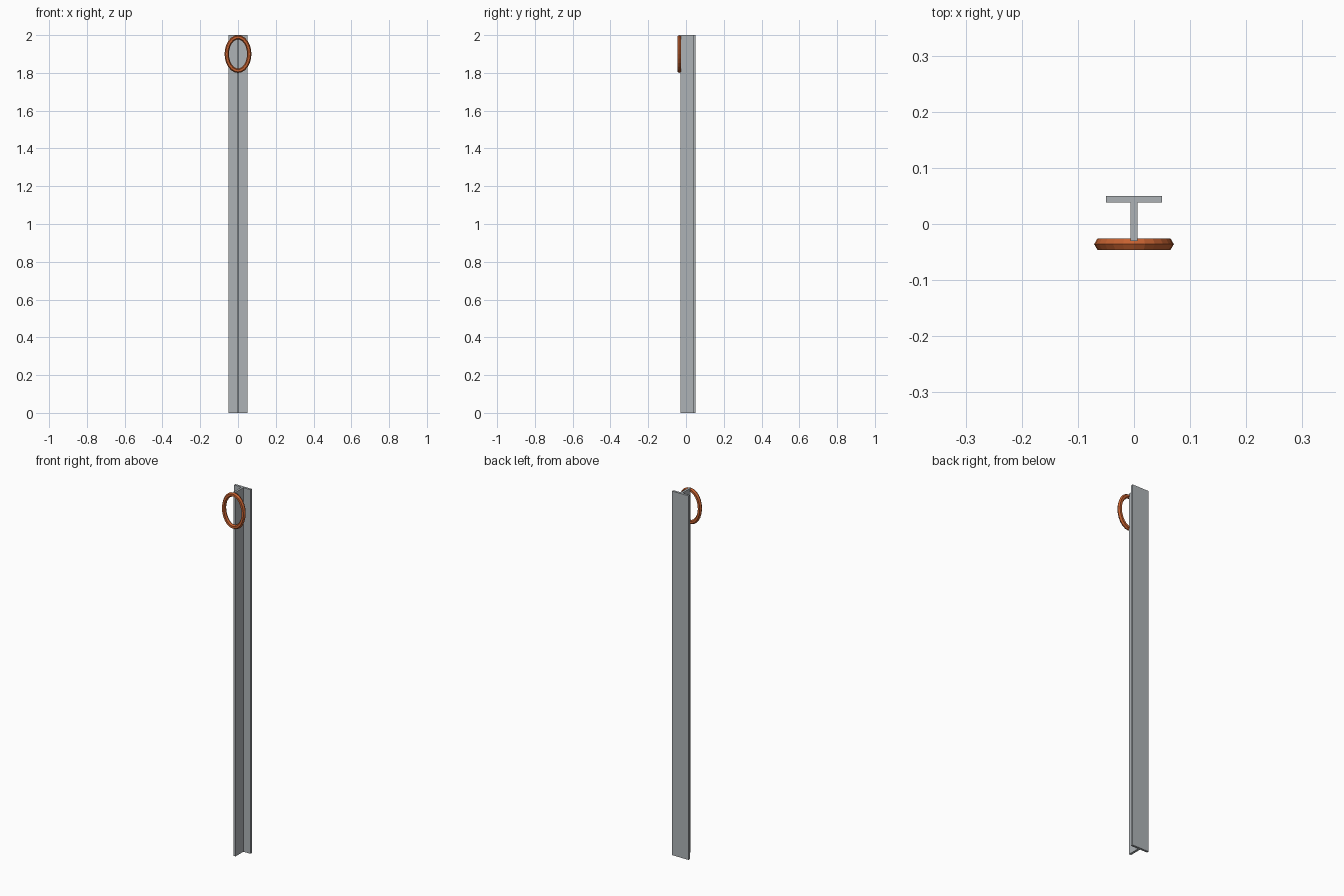
import bpy, bmesh
from math import cos, sin, pi, hypot

cube = bpy.data.objects.get("Cube")
if cube:
    bpy.data.objects.remove(cube, do_unlink=True)


def material(name, rgb):
    mat = bpy.data.materials.new(name)
    mat.use_nodes = True
    color = (*rgb, 1)
    mat.diffuse_color = color
    mat.node_tree.nodes["Principled BSDF"].inputs["Base Color"].default_value = color
    return mat


def add_object(name, bm, mat):
    bmesh.ops.recalc_face_normals(bm, faces=bm.faces)
    mesh = bpy.data.meshes.new(name)
    bm.to_mesh(mesh)
    bm.free()
    mesh.materials.append(mat)
    obj = bpy.data.objects.new(name, mesh)
    bpy.context.collection.objects.link(obj)
    return obj


steel = material("grey steel", (0.42, 0.45, 0.47))
rust = material("rust orange", (0.56, 0.12, 0.03))

# T-section post: half profile mirrored, then extruded upward
HEIGHT = 2.0
half = [(0.006, -0.03), (0.006, 0.038), (0.05, 0.038), (0.05, 0.05)]
profile = half + [(-x, y) for x, y in reversed(half)]
bm = bmesh.new()
base = bm.faces.new([bm.verts.new((x, y, 0)) for x, y in profile])
top = bmesh.ops.extrude_face_region(bm, geom=[base])
bmesh.ops.translate(bm, vec=(0, 0, HEIGHT),
                    verts=[v for v in top["geom"] if isinstance(v, bmesh.types.BMVert)])
add_object("post", bm, steel)

# Oval ring: six-sided tube swept round an ellipse
SEGMENTS, SIDES = 24, 6
RX, RZ, TUBE = 0.0595, 0.0885, 0.0115
bm = bmesh.new()
loops = []
for i in range(SEGMENTS):
    a = 2 * pi * i / SEGMENTS
    nx, nz = RZ * cos(a), RX * sin(a)
    length = hypot(nx, nz)
    loop = []
    for j in range(SIDES):
        b = 2 * pi * j / SIDES
        out = TUBE * cos(b) / length
        loop.append(bm.verts.new((RX * cos(a) + nx * out, TUBE * sin(b),
                                  RZ * sin(a) + nz * out)))
    loops.append(loop)
for i, loop in enumerate(loops):
    after = loops[(i + 1) % SEGMENTS]
    for j in range(SIDES):
        k = (j + 1) % SIDES
        bm.faces.new((loop[j], loop[k], after[k], after[j]))
ring = add_object("oval_ring", bm, rust)
ring.location = (0, -0.036, 1.9)
